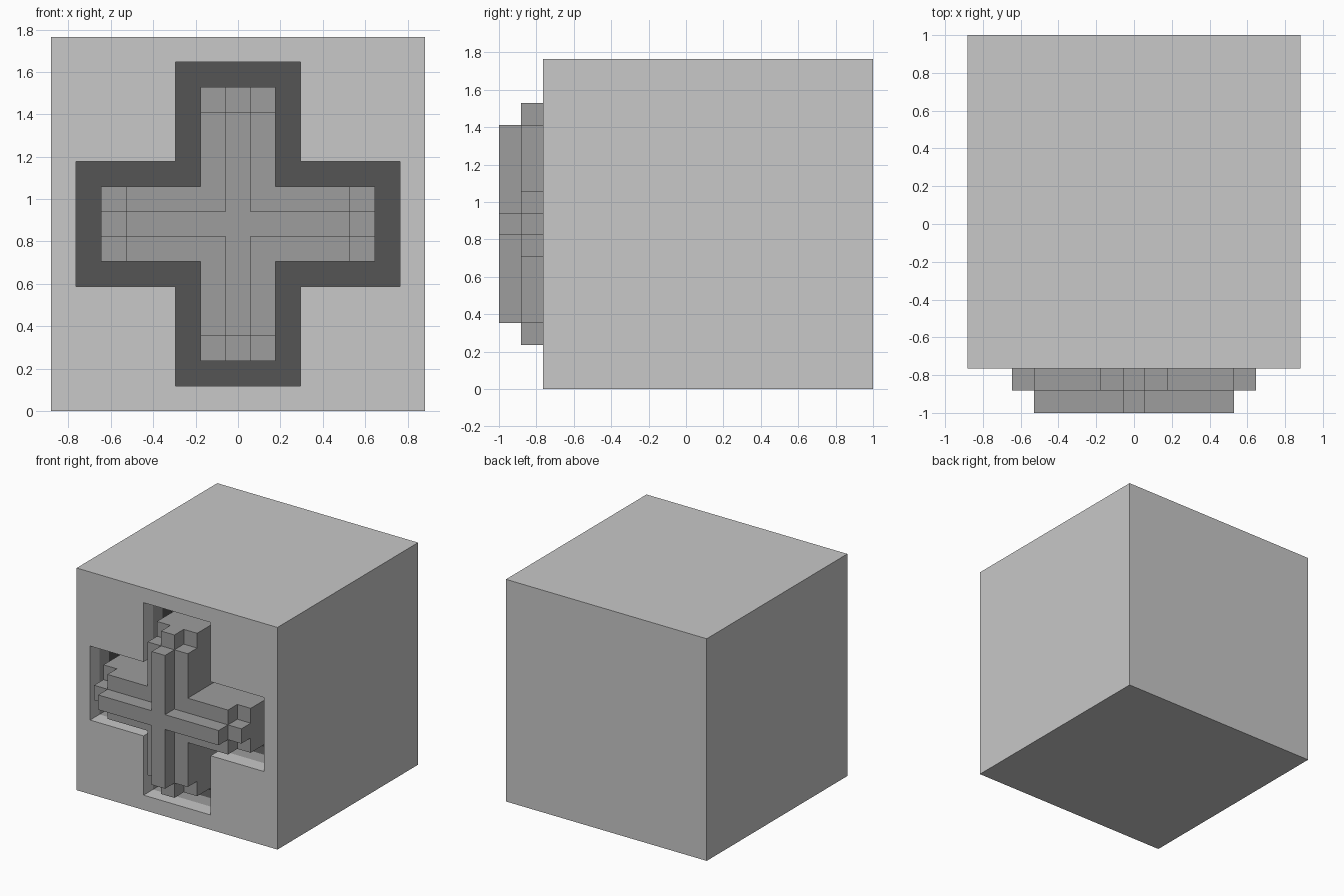
import bpy, bmesh, math
from mathutils import Vector

old = bpy.data.objects.get("Cube")
if old:
    bpy.data.objects.remove(old, do_unlink=True)

U = 1 / 17            # modelling grid step
MID_Z = 15 * U        # height of the cross centre
FACE = -13            # front face of the block, in grid steps
BAND = 2              # depth of each band of the recess


def material(name, v):
    m = bpy.data.materials.new(name)
    m.use_nodes = True
    m.diffuse_color = (v, v, v, 1)
    m.node_tree.nodes["Principled BSDF"].inputs["Base Color"].default_value = (v, v, v, 1)
    return m


LIGHT = material("light grey", 0.58)
MIDDLE = material("middle grey", 0.34)
DARK = material("dark grey", 0.09)


def pos(x, y, z):
    return Vector((x * U, y * U, z * U + MID_Z))


def finish(bm, name, mats):
    bmesh.ops.recalc_face_normals(bm, faces=bm.faces[:])
    me = bpy.data.meshes.new(name)
    bm.to_mesh(me)
    bm.free()
    for m in mats:
        me.materials.append(m)
    ob = bpy.data.objects.new(name, me)
    bpy.context.collection.objects.link(ob)
    return ob


def extrude_loop(bm, edges, depth, mat):
    """Extrude an edge loop backwards and return the new loop."""
    res = bmesh.ops.extrude_edge_only(bm, edges=edges)["geom"]
    verts = [g for g in res if isinstance(g, bmesh.types.BMVert)]
    bmesh.ops.translate(bm, verts=verts, vec=(0, depth * U, 0))
    for f in (g for g in res if isinstance(g, bmesh.types.BMFace)):
        f.material_index = mat
    return [g for g in res if isinstance(g, bmesh.types.BMEdge)]


def close_loop(bm, edges, mat):
    for f in bmesh.ops.edgeloop_fill(bm, edges=edges)["faces"]:
        f.material_index = mat


# Block: front face on a coarse grid, leaving a cross-shaped opening
bm = bmesh.new()
cuts = [-15, -13, -5, 5, 13, 15]
grid = [[bm.verts.new(pos(x, FACE, z)) for z in cuts] for x in cuts]
for i in range(5):
    for j in range(5):
        if (i == 2 and 0 < j < 4) or (j == 2 and 0 < i < 4):
            continue
        bm.faces.new((grid[i][j], grid[i + 1][j], grid[i + 1][j + 1], grid[i][j + 1]))
loose = [v for v in bm.verts if not v.link_faces]
bmesh.ops.delete(bm, geom=loose, context="VERTS")


def on_outside(e):
    c = (e.verts[0].co + e.verts[1].co) / 2 - pos(0, FACE, 0)
    return max(abs(c.x), abs(c.z)) > 14.5 * U


rim = [e for e in bm.edges if e.is_boundary]
outer = [e for e in rim if on_outside(e)]
inner = [e for e in rim if not on_outside(e)]
# Outer walls and back
close_loop(bm, extrude_loop(bm, outer, 30, 0), 0)
# Recess walls, one colour per band, and its floor
for band in range(3):
    inner = extrude_loop(bm, inner, BAND, band)
close_loop(bm, inner, 2)
finish(bm, "block", [LIGHT, MIDDLE, DARK])


def cross(name, w, n, y0, y1):
    """Solid plus shape: half width w, half length n, depth y0 to y1."""
    arm = [(w, w), (n, w), (n, -w), (w, -w), (w, -n), (-w, -n),
           (-w, -w), (-n, -w), (-n, w), (-w, w), (-w, n), (w, n)]
    bm = bmesh.new()
    face = bm.faces.new([bm.verts.new(pos(x, FACE + y0, z)) for x, z in arm])
    back = extrude_loop(bm, list(face.edges), y1 - y0, 0)
    close_loop(bm, back, 0)
    return finish(bm, name, [MIDDLE])


# Stepped cross standing in the recess
cross("cross_base", 3, 11, 0, 3 * BAND)
cross("cross_step", 3, 9, -2, 0)
cross("cross_ridge", 1, 9, -4, -2)

# Small tabs at the four arm tips
for name, dx, dz in (("left", 1, 0), ("right", -1, 0), ("upper", 0, 1), ("lower", 0, -1)):
    bm = bmesh.new()
    bmesh.ops.create_cube(bm, size=2 * U)
    bmesh.ops.translate(bm, verts=bm.verts[:], vec=pos(10 * dx, FACE - 1, 10 * dz))
    finish(bm, name + "_tab", [MIDDLE])
